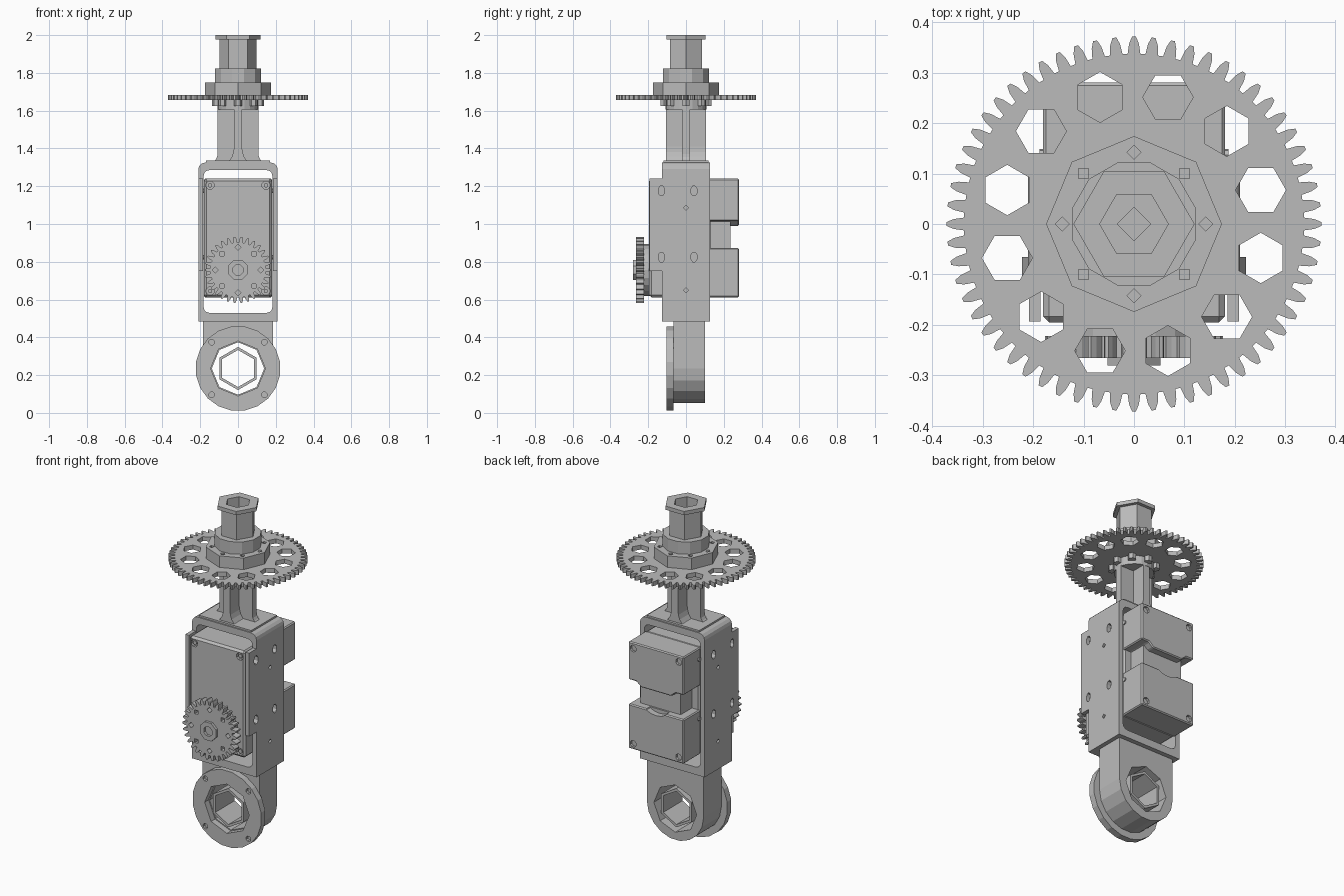
import bpy, bmesh
from math import sin, cos, pi, radians
from mathutils import Vector

cube = bpy.data.objects.get("Cube")
if cube:
    bpy.data.objects.remove(cube)

grey = bpy.data.materials.new("plain grey")
grey.use_nodes = True
COLOUR = (0.5, 0.5, 0.5, 1)
grey.diffuse_color = COLOUR
grey.node_tree.nodes["Principled BSDF"].inputs["Base Color"].default_value = COLOUR


def ngon(n, r, turn=0, cu=0, cv=0, stretch=1):
    """Regular polygon outline; turn is in degrees."""
    return [(cu + r * cos(radians(turn) + 2 * pi * i / n),
             cv + stretch * r * sin(radians(turn) + 2 * pi * i / n)) for i in range(n)]


def rect(u0, u1, v0, v1):
    return [(u0, v0), (u1, v0), (u1, v1), (u0, v1)]


def rounded(u0, u1, v0, v1, r, top_only=False):
    """Rectangle outline with rounded corners."""
    pts = []
    for cu, cv, start in ((u1 - r, v1 - r, 0), (u0 + r, v1 - r, 90),
                          (u0 + r, v0 + r, 180), (u1 - r, v0 + r, 270)):
        if top_only and start >= 180:
            pts.append((u0 if start == 180 else u1, v0))
        else:
            pts += [(cu + r * cos(radians(start + a)), cv + r * sin(radians(start + a)))
                    for a in range(0, 91, 30)]
    return pts


def gear_outline(teeth, root, tip, cu=0, cv=0):
    pts, step = [], 2 * pi / teeth
    for i in range(teeth):
        for f, r in ((-.36, root), (-.26, root * .4 + tip * .6), (-.1, tip),
                     (.1, tip), (.26, root * .4 + tip * .6), (.36, root)):
            a = (i + f) * step
            pts.append((cu + r * cos(a), cv + r * sin(a)))
    return pts


def add_prism(bm, pts, axis, a, b):
    """Extrude an outline along an axis, from a to b."""
    place = {"X": lambda u, v, w: (w, u, v), "Y": lambda u, v, w: (u, w, v),
             "Z": lambda u, v, w: (u, v, w)}[axis]
    low = [bm.verts.new(place(u, v, a)) for u, v in pts]
    high = [bm.verts.new(place(u, v, b)) for u, v in pts]
    faces = [bm.faces.new(low), bm.faces.new(high)]
    for i in range(len(pts)):
        j = (i + 1) % len(pts)
        faces.append(bm.faces.new((low[i], low[j], high[j], high[i])))
    bmesh.ops.recalc_face_normals(bm, faces=faces)


def make(name, solids, holes=(), bevel=0):
    """Build an object from prisms and cut the hole prisms out of it."""
    def build(label, prisms):
        bm = bmesh.new()
        for p in prisms:
            add_prism(bm, *p)
        mesh = bpy.data.meshes.new(label)
        bm.to_mesh(mesh)
        bm.free()
        ob = bpy.data.objects.new(label, mesh)
        bpy.context.collection.objects.link(ob)
        return ob

    ob = build(name, solids)
    cutter = None
    if bevel:
        mod = ob.modifiers.new("edge", "BEVEL")
        mod.width, mod.segments = bevel, 1
    if holes:
        cutter = build(name + "_cutter", holes)
        cutter.hide_render = True
        mod = ob.modifiers.new("cut", "BOOLEAN")
        mod.object, mod.operation, mod.solver = cutter, "DIFFERENCE", "EXACT"
    if ob.modifiers:
        bpy.context.view_layer.update()
        graph = bpy.context.evaluated_depsgraph_get()
        mesh = bpy.data.meshes.new_from_object(ob.evaluated_get(graph))
        ob.modifiers.clear()
        ob.data = mesh
    if cutter:
        bpy.data.objects.remove(cutter)
    ob.data.materials.clear()
    ob.data.materials.append(grey)
    return ob


BOTH = (-1, 1)
CORNERS = [(i, j) for i in BOTH for j in BOTH]

# Frame around the motor, with side rails and screw holes
side_holes = []
for s in BOTH:
    a, b = s * 0.185, s * 0.23
    side_holes += [("X" and (ngon(8, 0.018, 22.5, y, z, 1.5)), "X", a, b)
                   for y in (-0.13, 0.042) for z in (0.825, 1.175)]
    side_holes += [(ngon(4, 0.013, 0, 0, z), "X", a, b) for z in (0.65, 1.085)]
make("frame", [(rounded(-0.21, 0.21, 0.485, 1.325, 0.035, True), "Y", -0.127, 0.127)],
     [(rounded(-0.182, 0.182, 0.53, 1.285, 0.03), "Y", -0.3, 0.3)] + side_holes)
for s, side in ((-1, "right"), (1, "left")):
    make(side + "_rail", [(rect(-0.193, -0.127, 0.75, 1.24), "X", s * 0.185, s * 0.208)],
         side_holes)

# Motor housing: front case, and two rear caps with a narrower core between
spots = [(i * 0.148, 0.925 + j * 0.28) for i, j in CORNERS]
make("motor_case", [(rect(-0.18, 0.18, 0.612, 1.24), "Y", -0.195, 0.13)],
     [(ngon(8, 0.022, 22.5, x, z), "Y", -0.25, -0.18) for x, z in spots], 0.012)
upper = [(-0.18, 1.24), (-0.18, 1.016), (-0.13, 1.016), (-0.1, 0.99),
         (0.1, 0.99), (0.13, 1.016), (0.18, 1.016), (0.18, 1.24)]
make("upper_motor_cap", [(upper, "Y", 0.12, 0.28)],
     [(ngon(8, 0.02, 22.5, x, z), "Y", 0.265, 0.4) for x, z in spots if z > 1], 0.006)
make("lower_motor_cap", [(rect(-0.18, 0.18, 0.612, 0.873), "Y", 0.12, 0.28)],
     [(ngon(8, 0.02, 22.5, x, z), "Y", 0.265, 0.4) for x, z in spots if z < 1]
     + [(ngon(12, 0.07, 0, 0, 0.885, 0.5), "Y", 0.245, 0.4)], 0.006)
make("motor_core", [(rect(-0.13, 0.13, 0.86, 1.02), "Y", 0.12, 0.235)])
make("motor_screws", [(ngon(8, 0.012, 22.5, x, z), "Y", -0.19, -0.176) for x, z in spots]
     + [(ngon(8, 0.012, 0, 0.137, z), "X", s * 0.178, s * 0.187)
        for s in BOTH for z in (0.825, 1.175)])

# Small output gear on the motor
GZ = 0.757
make("small_gear", [(gear_outline(30, 0.146, 0.176, 0, GZ), "Y", -0.265, -0.222)],
     [(ngon(4, 0.016, 45 * (k % 2), 0.12 * cos(k * pi / 4), GZ + 0.12 * sin(k * pi / 4)),
       "Y", -0.3, -0.235) for k in range(8)])
make("small_gear_hub", [(ngon(20, 0.138, 0, 0, GZ), "Y", -0.23, -0.19)])
make("small_gear_boss", [(ngon(8, 0.057, 22.5, 0, GZ), "Y", -0.28, -0.25)],
     [(ngon(8, 0.029, 22.5, 0, GZ), "Y", -0.3, -0.262)])

# Lower joint: rounded arm, bolted front ring and hexagonal sleeve
JZ = 0.235
arm = [(0.185, 0.49), (-0.185, 0.49)]
arm += [(0.185 * cos(radians(a)), JZ + 0.185 * sin(radians(a))) for a in range(180, 361, 20)]
make("joint_arm", [(arm, "Y", -0.066, 0.1)], [(ngon(8, 0.139, 0, 0, JZ), "Y", -0.3, 0.3)])
make("joint_ring", [(ngon(20, 0.225, 9, 0, JZ), "Y", -0.103, -0.065)],
     [(ngon(8, 0.145, 0, 0, JZ), "Y", -0.3, 0.3)]
     + [(ngon(8, 0.016, 22.5, i * 0.14, JZ + j * 0.14), "Y", -0.3, -0.085)
        for i, j in CORNERS])
make("joint_sleeve", [(ngon(6, 0.114, 30, 0, JZ), "Y", -0.09, 0.09)],
     [(ngon(6, 0.098, 30, 0, JZ), "Y", -0.3, 0.3)])


# Cross-shaped neck with flared feet
def flared(half, foot, rise):
    """Upright outline whose bottom spreads in a concave curve."""
    edge = [(half, 1.61)]
    for k in range(6):
        a = k * pi / 10
        edge.append((half + (foot - half) * (1 - cos(a)), 1.32 + rise * (1 - sin(a))))
    return edge + [(-u, v) for u, v in reversed(edge)]


make("neck_wide_rib", [(flared(0.108, 0.165, 0.05), "Y", -0.02, 0.02)])
make("neck_deep_rib", [(flared(0.021, 0.08, 0.09), "Y", -0.105, 0.105)])
make("neck_plate", [(ngon(20, 0.108), "Z", 1.605, 1.66)])
make("neck_base", [(rect(-0.17, 0.17, -0.12, 0.12), "Z", 1.31, 1.335)])

# Large gear with a ring of hexagonal openings
openings = [(ngon(6, 0.05, k * 30, 0.26 * cos(radians(15 + 30 * k)),
                  0.26 * sin(radians(15 + 30 * k))), "Z", 1.5, 1.8) for k in range(12)]
make("large_gear", [(gear_outline(60, 0.337, 0.371), "Z", 1.656, 1.682)], openings)

# Bolts under the large gear
bolts = [(0.142 * cos(k * pi / 4), 0.142 * sin(k * pi / 4), 45 * (k % 2)) for k in range(8)]
make("gear_bolts", [(ngon(6, 0.022, 0, x * 0.82, y * 0.82), "Z", 1.625, 1.66)
                    for x, y, turn in bolts])

# Stepped hub and hollow hexagonal post on top
make("octagon_hub", [(ngon(8, 0.174), "Z", 1.68, 1.75)],
     [(ngon(4, 0.014, turn, x, y), "Z", 1.73, 1.8) for x, y, turn in bolts])
make("round_collar", [(ngon(12, 0.126, 15), "Z", 1.745, 1.822)])
bore = [(ngon(6, 0.068), "Z", 1.86, 2.1)]
make("hex_post", [(ngon(6, 0.098), "Z", 1.82, 1.98)], bore)
make("hex_flange", [(ngon(6, 0.12), "Z", 1.978, 2.0)], bore)
make("post_screw", [(ngon(4, 0.034), "Z", 1.85, 1.868)])
